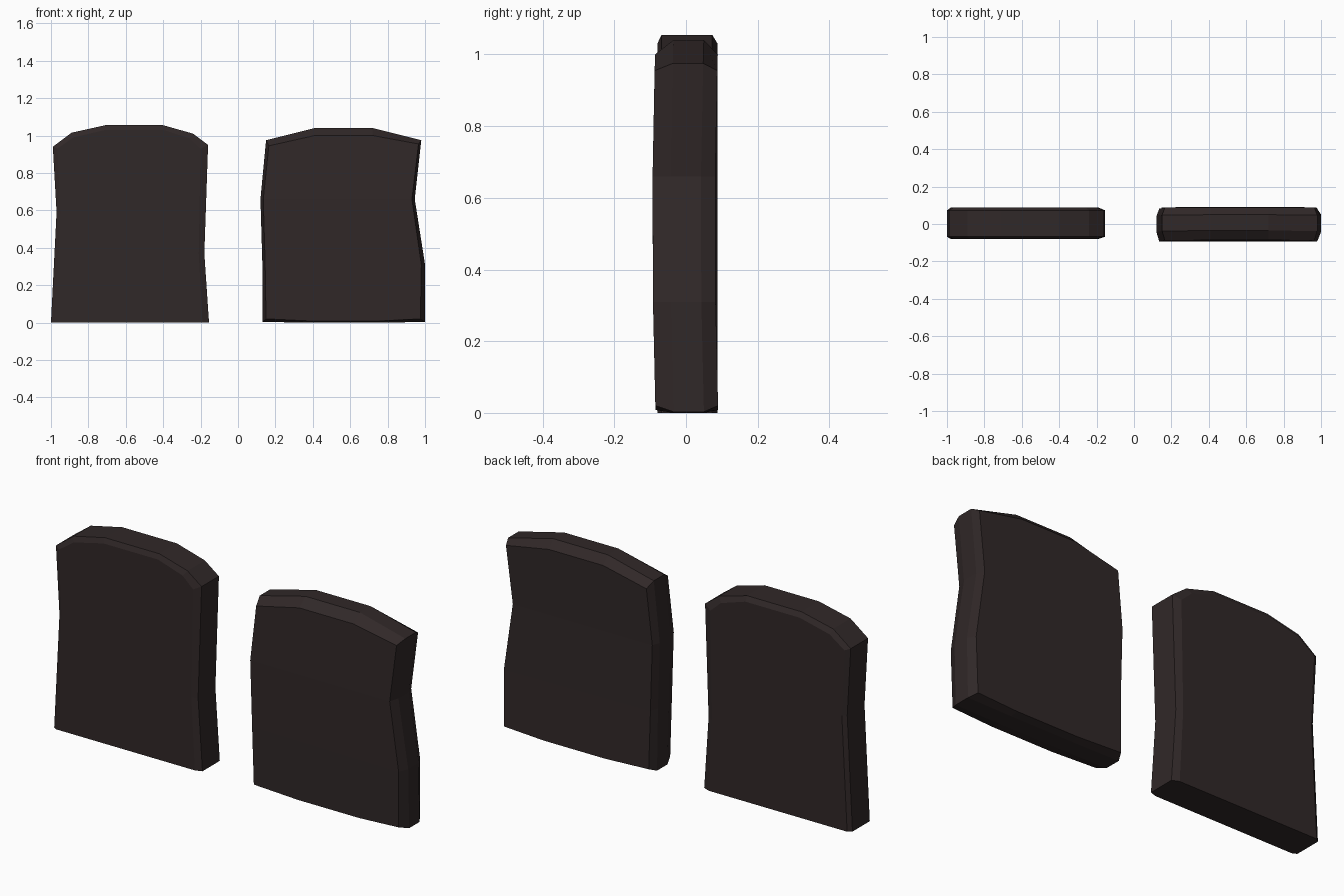
import bpy, bmesh, math

if "Cube" in bpy.data.objects:
    bpy.data.objects.remove(bpy.data.objects["Cube"])

mat = bpy.data.materials.new("dark_stone")
mat.diffuse_color = (0.03, 0.021, 0.021, 1)
mat.use_nodes = True
mat.node_tree.nodes["Principled BSDF"].inputs["Base Color"].default_value = mat.diffuse_color


def slab(name, face, rim, ys, lean=0.0):
    """Chamfered slab. Rows are (x left, z left, x right, z right), bottom to top.
    ys gives the depth of front face, front rim, back rim, back face."""
    bm = bmesh.new()
    rings = []
    for rows, y in zip((face, rim, rim, face), ys):
        pts = [(r[0], r[1]) for r in rows] + [(r[2], r[3]) for r in reversed(rows)]
        rings.append([bm.verts.new((x, y + lean * math.sin(math.pi * z / 1.05), z))
                      for x, z in pts])
    n = len(rings[0])
    # chamfers and edge
    for a, b in zip(rings, rings[1:]):
        for i in range(n):
            j = (i + 1) % n
            bm.faces.new((a[i], a[j], b[j], b[i]))
    # broad front and back faces, in horizontal strips
    for ring in (rings[0], rings[-1]):
        for i in range(n // 2 - 1):
            bm.faces.new((ring[i], ring[i + 1], ring[n - 2 - i], ring[n - 1 - i]))
    bmesh.ops.recalc_face_normals(bm, faces=bm.faces)
    me = bpy.data.meshes.new(name)
    bm.to_mesh(me)
    bm.free()
    me.materials.append(mat)
    ob = bpy.data.objects.new(name, me)
    bpy.context.collection.objects.link(ob)
    return ob


# Left slab: rounded shoulders, nearly square edges
slab("left_stone_slab",
     face=[(-0.98, 0, -0.19, 0), (-0.95, 0.59, -0.21, 0.37),
           (-0.965, 0.93, -0.20, 0.93), (-0.88, 0.99, -0.26, 0.985),
           (-0.71, 1.03, -0.40, 1.03)],
     rim=[(-1.0, 0, -0.155, 0), (-0.97, 0.59, -0.18, 0.37),
          (-0.99, 0.94, -0.16, 0.95), (-0.89, 1.015, -0.24, 1.01),
          (-0.71, 1.055, -0.40, 1.055)],
     ys=(-0.08, -0.068, 0.073, 0.088))

# Right slab: wide chamfers, pinched right side, rounded bottom edge
slab("right_stone_slab",
     face=[(0.40, 0.008, 0.75, 0.008), (0.15, 0.02, 0.975, 0.02),
           (0.145, 0.32, 0.98, 0.31), (0.135, 0.66, 0.93, 0.66),
           (0.165, 0.945, 0.965, 0.955), (0.41, 1.0, 0.72, 1.0)],
     rim=[(0.40, 0, 0.75, 0), (0.13, 0.003, 1.0, 0.003),
          (0.13, 0.32, 1.0, 0.31), (0.12, 0.66, 0.945, 0.66),
          (0.15, 0.975, 0.98, 0.975), (0.41, 1.04, 0.72, 1.04)],
     ys=(-0.085, -0.035, 0.05, 0.09), lean=-0.009)
